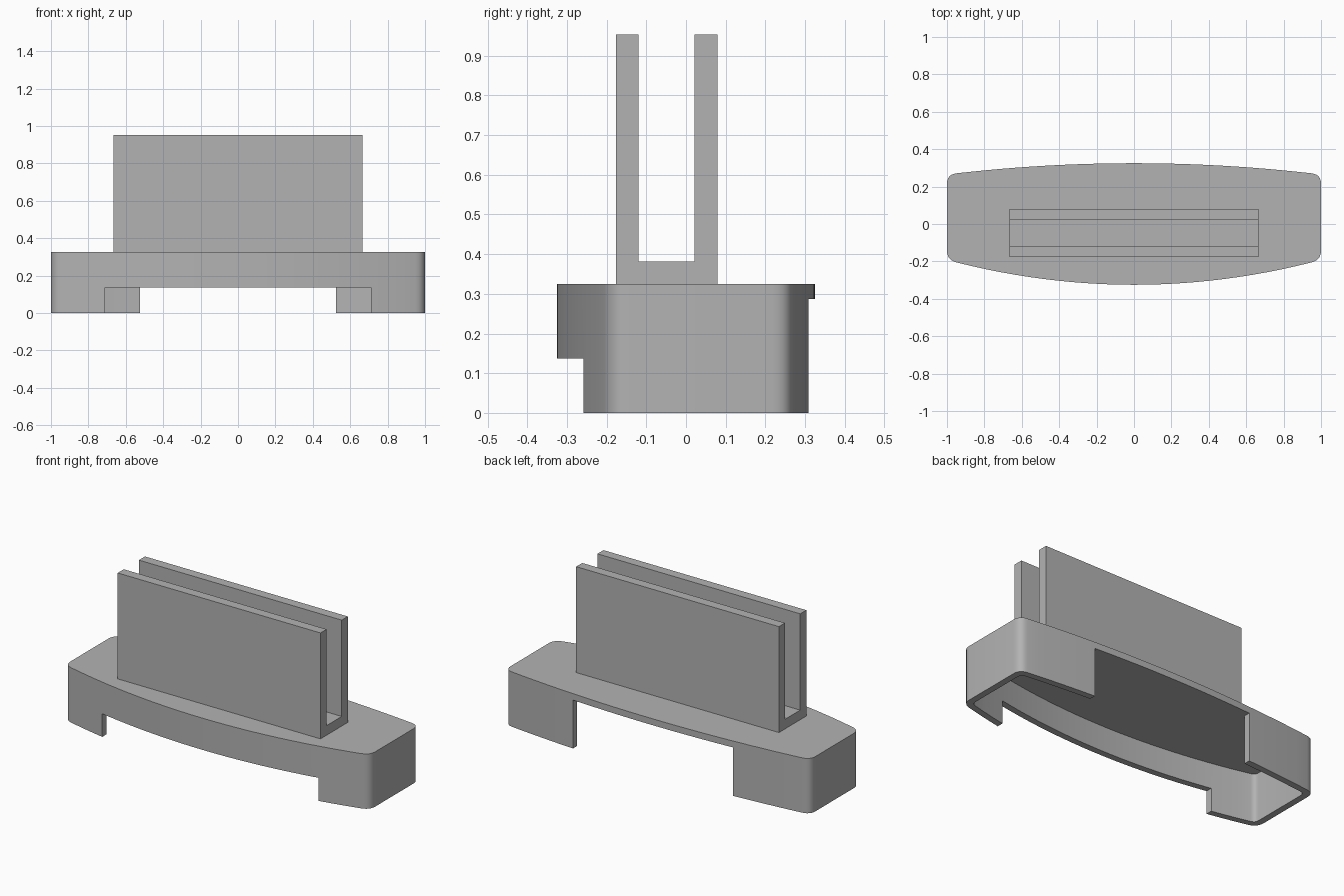
import bpy, bmesh, math

cube = bpy.data.objects.get("Cube")
if cube:
    bpy.data.objects.remove(cube, do_unlink=True)

grey = bpy.data.materials.new("plain grey")
grey.use_nodes = True
grey.diffuse_color = (0.45, 0.45, 0.45, 1)
grey.node_tree.nodes["Principled BSDF"].inputs["Base Color"].default_value = (0.45, 0.45, 0.45, 1)

HALF_DEPTH = 0.325
WALL = 0.038
PLATE_Z = 0.287
TOP_Z = 0.325


def prism(name, points, direction):
    """Extrude a closed loop of 3D points along a direction."""
    bm = bmesh.new()
    face = bm.faces.new([bm.verts.new(p) for p in points])
    extruded = bmesh.ops.extrude_face_region(bm, geom=[face])["geom"]
    verts = [g for g in extruded if isinstance(g, bmesh.types.BMVert)]
    bmesh.ops.translate(bm, verts=verts, vec=direction)
    bmesh.ops.recalc_face_normals(bm, faces=bm.faces[:])
    mesh = bpy.data.meshes.new(name)
    bm.to_mesh(mesh)
    bm.free()
    mesh.materials.append(grey)
    obj = bpy.data.objects.new(name, mesh)
    bpy.context.collection.objects.link(obj)
    return obj


def box(name, x, y0, y1, z0, z1):
    loop = [(-x, y0, z0), (x, y0, z0), (x, y1, z0), (-x, y1, z0)]
    return prism(name, loop, (0, 0, z1 - z0))


def outline(inset, z):
    """Bowed front and back edges, flat ends and rounded corners."""
    end = 1 - inset
    radius = 0.05 - inset * 0.6
    steps = 24
    loop = []
    for side, sag in ((-1, 0.133), (1, 0.06)):
        def arc(x):
            return side * (HALF_DEPTH - inset - sag * x * x)
        bow = [(-1 + 2 * i / steps) * (end - radius) for i in range(steps + 1)]
        half = [(x, arc(x)) for x in bow]
        # round the corner on the +x end, then mirror it to the other end
        corner = []
        for i in range(1, 7):
            t = i / 6
            x = end - radius * (1 - t) ** 2
            y = arc(end - radius) * (1 - t) ** 2 + 2 * t * (1 - t) * arc(end) \
                + t * t * (arc(end) - side * radius)
            corner.append((x, y))
        row = [(-x, y) for x, y in reversed(corner)] + half + corner
        loop += row if side < 0 else row[::-1]
    return [(x, y, z) for x, y in loop]


# Hollow base shell with a front and a back opening
base = prism("base_shell", outline(0, 0), (0, 0, TOP_Z))
cutters = [
    prism("cavity_cutter", outline(WALL, -0.1), (0, 0, PLATE_Z + 0.1)),
    box("front_opening_cutter", 0.71, -0.5, -0.15, -0.1, 0.137),
    box("back_opening_cutter", 0.525, 0.15, 0.5, -0.1, PLATE_Z),
]
bpy.context.view_layer.objects.active = base
for cutter in cutters:
    mod = base.modifiers.new("cut", "BOOLEAN")
    mod.operation = "DIFFERENCE"
    mod.solver = "EXACT"
    mod.object = cutter
    bpy.ops.object.modifier_apply(modifier=mod.name)
    bpy.data.objects.remove(cutter, do_unlink=True)

bpy.ops.object.select_all(action="DESELECT")
base.select_set(True)
bpy.ops.object.shade_smooth_by_angle(angle=math.radians(30))

# Upright U-shaped channel holder
LEFT, RIGHT, HEIGHT, THICK = -0.177, 0.079, 0.953, 0.057
profile = [
    (LEFT, TOP_Z), (RIGHT, TOP_Z), (RIGHT, HEIGHT), (RIGHT - THICK, HEIGHT),
    (RIGHT - THICK, TOP_Z + THICK), (LEFT + THICK, TOP_Z + THICK),
    (LEFT + THICK, HEIGHT), (LEFT, HEIGHT),
]
prism("channel_holder", [(-0.665, y, z) for y, z in profile], (1.33, 0, 0))
